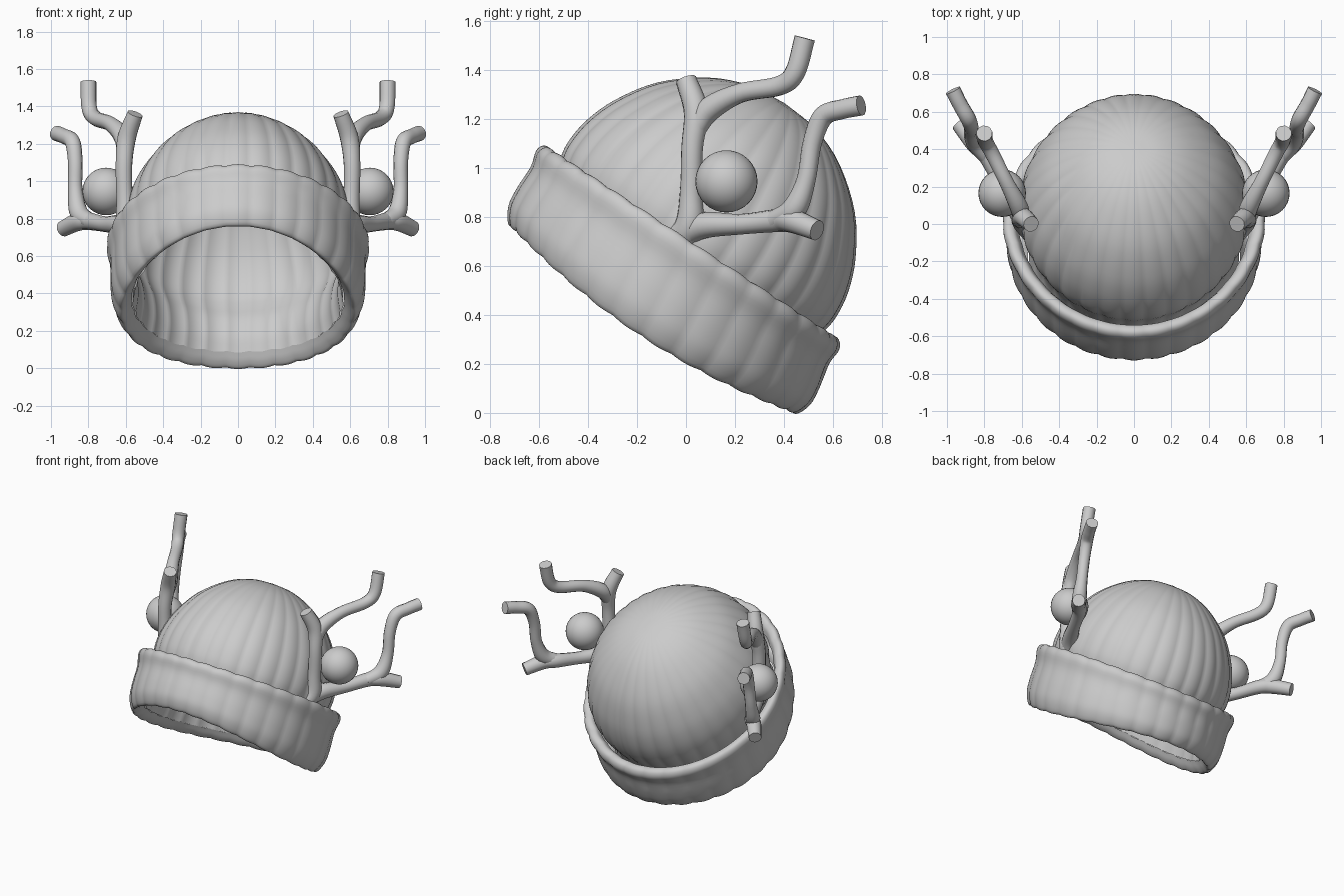
import bpy, bmesh, math
from mathutils import Vector

if "Cube" in bpy.data.objects:
    bpy.data.objects.remove(bpy.data.objects["Cube"])

CENTRE = Vector((0, 0.02, 0.69))      # middle of the brim's upper edge
TILT = math.radians(33.4)
CT, ST = math.cos(TILT), math.sin(TILT)
RIBS, SEGS = 30, 240


def smooth_path(pts, steps):
    """Catmull-Rom interpolation through the given points."""
    p = [Vector(q) for q in pts]
    p = [2 * p[0] - p[1]] + p + [2 * p[-1] - p[-2]]
    out = []
    for i in range(1, len(p) - 2):
        a, b, c, d = p[i - 1:i + 3]
        for s in range(steps):
            t = s / steps
            out.append(0.5 * (2 * b + (c - a) * t + (2 * a - 5 * b + 4 * c - d) * t * t
                              + (3 * b - a - 3 * c + d) * t ** 3))
    return out + [p[-2]]


def smooth(obj, angle=40):
    bpy.ops.object.select_all(action='DESELECT')
    obj.select_set(True)
    bpy.context.view_layer.objects.active = obj
    bpy.ops.object.shade_smooth_by_angle(angle=math.radians(angle))


def ribbed_lathe(name, profile, steps, width, depth, edge_wave=0.0, shift=0.0):
    """Turn a (radius, height) profile about the tilted hat axis with knitted ribs."""
    bm = bmesh.new()
    rings = []
    for r, h in smooth_path(profile, steps):
        low = max(0.0, -h / 0.33)
        ring = []
        for i in range(SEGS):
            a = 2 * math.pi * i / SEGS
            rib = abs(math.sin(RIBS * a / 2)) - 0.64
            rr = max(r, 0.0) * (1 + depth * rib)
            side = math.cos(a) ** 2
            front = max(0.0, -math.sin(a))
            x = rr * (width - 0.05 * low - 0.045 * front) * math.cos(a)
            u = rr * math.sin(a) + 0.036 * low + shift
            hh = h - 0.078 * low * side + edge_wave * rib * (1 if h > -0.15 else -1)
            ring.append(bm.verts.new(CENTRE + Vector((x, u * CT + hh * ST, hh * CT - u * ST))))
        rings.append(ring)
    for r0, r1 in zip(rings, rings[1:]):
        for i in range(SEGS):
            j = (i + 1) % SEGS
            bm.faces.new((r0[i], r0[j], r1[j], r1[i]))
    bmesh.ops.remove_doubles(bm, verts=bm.verts, dist=0.0005)
    bmesh.ops.recalc_face_normals(bm, faces=bm.faces)
    me = bpy.data.meshes.new(name)
    bm.to_mesh(me)
    bm.free()
    obj = bpy.data.objects.new(name, me)
    bpy.context.collection.objects.link(obj)
    smooth(obj, 60)
    return obj


# Knitted dome, drawn in slightly inside the brim
ribbed_lathe("hat_dome", [(0, 0.69), (0.16, 0.672), (0.32, 0.605), (0.48, 0.475), (0.585, 0.32),
                          (0.635, 0.19), (0.65, 0.08), (0.64, 0), (0.605, -0.1), (0.60, -0.2),
                          (0.625, -0.29)],
             4, 0.945, 0.014, 0, 0.006)

# Turned-up brim
ribbed_lathe("hat_brim", [(0.625, -0.29), (0.66, -0.328), (0.70, -0.342), (0.735, -0.28),
                          (0.738, -0.2), (0.728, -0.1), (0.738, -0.03), (0.715, 0.005),
                          (0.675, 0), (0.65, -0.04)], 4, 0.955, 0.008, 0.006)


def tube(name, pts, side):
    """Round branch with flat ends; points are (x, y, z, radius)."""
    path = smooth_path([(side * x, y, z, r) for x, y, z, r in pts], 6)
    cu = bpy.data.curves.new(name, 'CURVE')
    cu.dimensions = '3D'
    cu.bevel_depth = 1.0
    cu.bevel_resolution = 4
    cu.use_fill_caps = True
    sp = cu.splines.new('POLY')
    sp.points.add(len(path) - 1)
    for p, q in zip(sp.points, path):
        p.co = (q[0], q[1], q[2], 1)
        p.radius = q[3]
    obj = bpy.data.objects.new(name, cu)
    bpy.context.collection.objects.link(obj)
    bpy.ops.object.select_all(action='DESELECT')
    obj.select_set(True)
    bpy.context.view_layer.objects.active = obj
    bpy.ops.object.convert(target='MESH')
    smooth(bpy.context.view_layer.objects.active, 40)


BRANCHES = {
    "antler_front_stem": [(0.52, -0.07, 0.68, .06), (0.59, 0.01, 0.76, .06), (0.605, 0.02, 0.9, .046),
                          (0.61, 0.025, 1.08, .045), (0.595, 0.04, 1.23, .05), (0.55, 0.0, 1.36, .043)],
    "antler_front_branch": [(0.605, 0.03, 1.14, .04), (0.615, 0.09, 1.235, .05), (0.68, 0.22, 1.305, .04),
                            (0.76, 0.38, 1.335, .04), (0.795, 0.445, 1.39, .042),
                            (0.80, 0.485, 1.53, .043)],
    "antler_rear_stem": [(0.56, -0.02, 0.72, .05), (0.62, 0.07, 0.765, .054), (0.71, 0.22, 0.77, .042),
                         (0.79, 0.37, 0.785, .047), (0.85, 0.43, 0.785, .05),
                         (0.935, 0.535, 0.745, .043)],
    "antler_rear_branch": [(0.79, 0.36, 0.785, .042), (0.85, 0.44, 0.83, .05), (0.87, 0.49, 0.95, .039),
                           (0.87, 0.515, 1.1, .039), (0.885, 0.56, 1.21, .042),
                           (0.93, 0.64, 1.24, .041), (0.968, 0.715, 1.255, .042)],
}

# Antlers and hanging baubles on both sides
for side, label in ((1, "right"), (-1, "left")):
    for name, pts in BRANCHES.items():
        tube(f"{name}_{label}", pts, side)
    bpy.ops.mesh.primitive_uv_sphere_add(segments=32, ring_count=16, radius=0.127,
                                         location=(side * 0.705, 0.165, 0.945))
    ball = bpy.context.object
    ball.name = f"bauble_{label}"
    smooth(ball)
